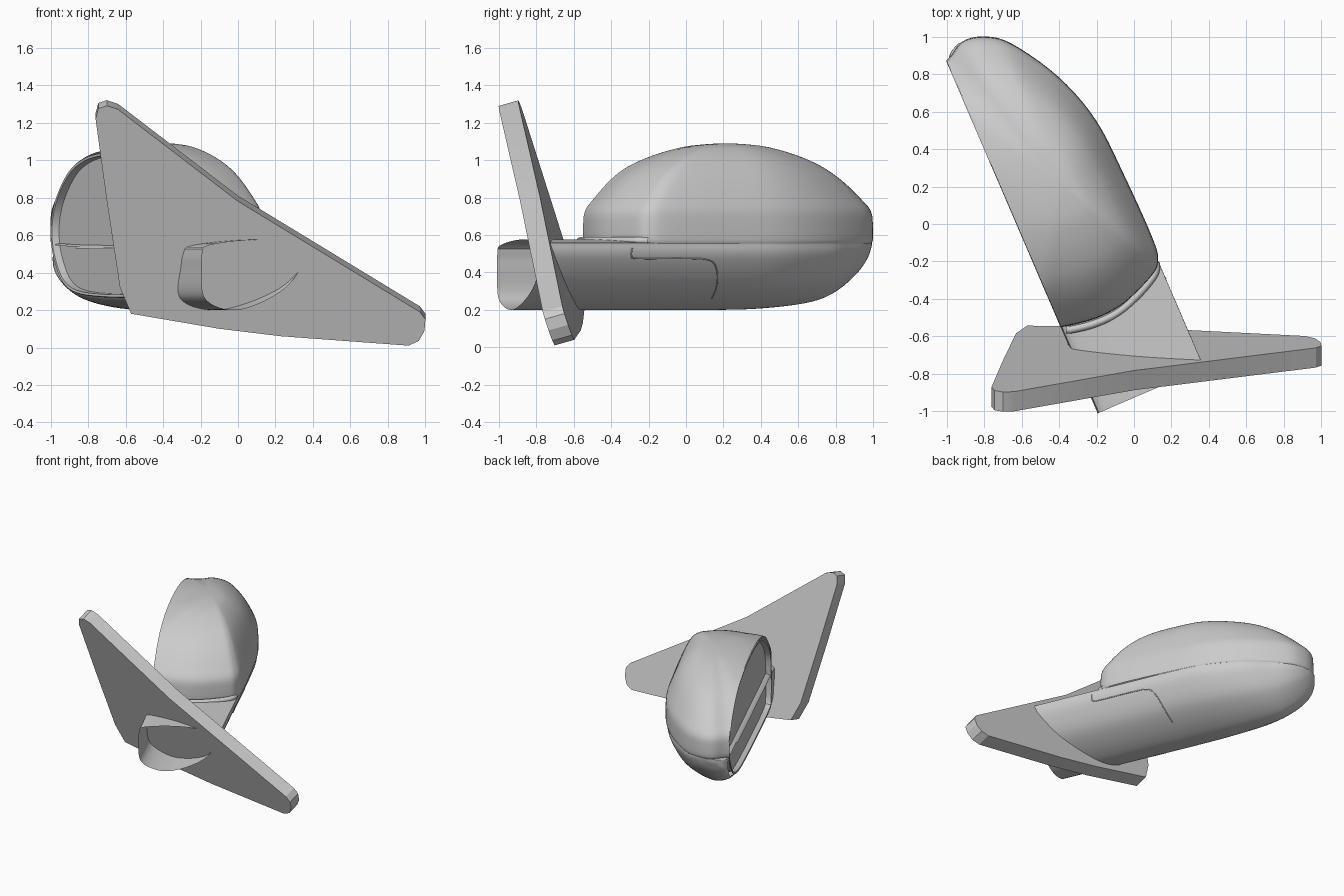
import bpy, bmesh, math
from mathutils import Vector

old = bpy.data.objects.get("Cube")
if old:
    bpy.data.objects.remove(old)

grey = bpy.data.materials.new("plain grey")
grey.use_nodes = True
COLOUR = (0.6, 0.6, 0.6, 1)
grey.diffuse_color = COLOUR
grey.node_tree.nodes["Principled BSDF"].inputs["Base Color"].default_value = COLOUR


def world(p):
    """Housing frame (along, depth, height) to world."""
    s, d, z = p
    return Vector((-0.39 - 0.395 * s + 0.919 * d, -0.55 + 0.919 * s + 0.395 * d, z))


def spline(pts, steps, closed=True):
    """Catmull-Rom curve through the points, of any dimension."""
    n, out = len(pts), []
    for i in range(n if closed else n - 1):
        get = (lambda k: pts[k % n]) if closed else (lambda k: pts[min(max(k, 0), n - 1)])
        quad = [get(i + k) for k in (-1, 0, 1, 2)]
        for j in range(steps):
            t = j / steps
            out.append(tuple(0.5 * (2 * b + (c - a) * t + (2 * a - 5 * b + 4 * c - e) * t * t
                                    + (3 * b - a - 3 * c + e) * t ** 3)
                             for a, b, c, e in zip(*quad)))
    if not closed:
        out.append(tuple(pts[-1]))
    return out


def loft(bm, rings, cap_end=False):
    loops = [[bm.verts.new(p) for p in ring] for ring in rings]
    for a, b in zip(loops, loops[1:]):
        for i in range(len(a)):
            j = (i + 1) % len(a)
            bm.faces.new((a[i], a[j], b[j], b[i]))
    if cap_end:
        bm.faces.new(loops[-1])


def finish(bm, name, frame=world, angle=35):
    for v in bm.verts:
        v.co = frame(v.co)
    bmesh.ops.recalc_face_normals(bm, faces=bm.faces)
    mesh = bpy.data.meshes.new(name)
    bm.to_mesh(mesh)
    bm.free()
    obj = bpy.data.objects.new(name, mesh)
    bpy.context.collection.objects.link(obj)
    mesh.materials.append(grey)
    bpy.ops.object.select_all(action="DESELECT")
    obj.select_set(True)
    bpy.context.view_layer.objects.active = obj
    bpy.ops.object.shade_smooth_by_angle(angle=math.radians(angle))
    return obj


def bead(name, pts, radius):
    curve = bpy.data.curves.new(name, "CURVE")
    curve.dimensions = "3D"
    curve.bevel_depth = radius
    curve.bevel_resolution = 2
    line = curve.splines.new("POLY")
    line.points.add(len(pts) - 1)
    for point, p in zip(line.points, pts):
        point.co = (*world(p), 1)
    curve.materials.append(grey)
    obj = bpy.data.objects.new(name, curve)
    bpy.context.collection.objects.link(obj)


# Upper shell: plan outline shrinking towards the crown, cut at the opening
plan = [(0, 0), (-0.03, 0.19), (-0.015, 0.36), (0.06, 0.55), (0.12, 0.615), (0.24, 0.636),
        (0.6, 0.63), (0.94, 0.607), (1.23, 0.515), (1.49, 0.357), (1.585, 0.235),
        (1.605, 0.115), (1.546, 0), (1.5, -0.2), (1.2, -0.42), (0.75, -0.5), (0.3, -0.42),
        (0.05, -0.2)]
outline = spline(plan, 5)
crown = spline([(0.555, 0.985), (0.575, 1), (0.65, 1), (0.73, 0.985), (0.8, 0.91), (0.87, 0.82),
                (0.93, 0.725), (0.98, 0.62), (1.03, 0.47), (1.07, 0.29), (1.085, 0.14),
                (1.09, 0.03)], 3, False)
bm = bmesh.new()
loft(bm, [[(0.7 + (s - 0.7) * g, 0.3 + (d - 0.3) * g, z) for s, d in outline]
          for z, g in crown], True)
bmesh.ops.bisect_plane(bm, geom=bm.verts[:] + bm.edges[:] + bm.faces[:],
                       plane_co=(0, 0, 0), plane_no=(0, -1, 0), clear_outer=True)
finish(bm, "upper_shell")

# Lower shell and hollow arm: one section lofted along the housing
section = spline([(0, 0.32), (0, 0.42), (0.002, 0.5), (0.04, 0.545), (0.3, 0.575), (0.58, 0.562),
                  (0.615, 0.545), (0.6, 0.47), (0.51, 0.34), (0.39, 0.26), (0.26, 0.21),
                  (0.17, 0.2), (0.08, 0.22), (0.02, 0.26)], 4)
stations = spline([(-0.5, 1, 1, 0), (0, 1, 1, 0), (0.3, 1, 1, 0), (0.65, 1, 1, 0),
                   (0.94, 0.97, 0.98, 0), (1.22, 0.83, 0.9, 0), (1.38, 0.68, 0.77, 0),
                   (1.5, 0.55, 0.55, 0), (1.57, 0.36, 0.32, 0.03),
                   (1.605, 0.12, 0.08, 0.09)], 4, False)


def skin(station, point):
    s, depth, drop, shift = station
    return s, shift + point[0] * depth, 0.56 - (0.56 - point[1]) * drop


bm = bmesh.new()
loft(bm, [[skin(st, p) for p in section] for st in stations], True)
wall = [f for f in bm.faces if all(v.co.y < 0.012 and v.co.x > -0.001 for v in f.verts)]
bmesh.ops.delete(bm, geom=wall, context="FACES")
finish(bm, "lower_shell_and_arm")

# Rim and recessed mirror glass
opening = spline([(0, 0.33), (0.08, 0.27), (0.5, 0.265), (0.9, 0.27), (1.2, 0.29), (1.37, 0.34),
                  (1.47, 0.43), (1.535, 0.55), (1.535, 0.68), (1.46, 0.81), (1.3, 0.94),
                  (1.1, 1.01), (0.86, 1.04), (0.58, 1.04), (0.33, 0.98), (0.16, 0.87),
                  (0.04, 0.74), (0, 0.58)], 4)


def inset(k, depth):
    return [(0.77 + (s - 0.77) * k, depth, 0.64 + (z - 0.64) * (2 * k - 1)) for s, z in opening]


bm = bmesh.new()
loft(bm, [inset(1, 0.004), inset(0.995, -0.002), inset(0.978, 0), inset(0.974, 0.04)])
finish(bm, "opening_rim")
bm = bmesh.new()
bm.faces.new([bm.verts.new(p) for p in inset(0.98, 0.04)])
finish(bm, "mirror_glass")

# Lip where the housing meets the arm, and the panel seam on the lower shell
lip = [p for p in outline if p[0] < 0.15 and p[1] > -0.001]
bead("joint_lip", [(0.7 + (s - 0.7) * 1.035, max(0.02, d * 0.97), 0.57) for s, d in lip], 0.02)
seam = [(0.02, 0.53), (0.02, 0.49), (0.06, 0.475), (0.35, 0.475), (0.48, 0.465), (0.53, 0.42),
        (0.56, 0.34), (0.58, 0.26)]
lower_side = section[24:41]


def on_side(s, z):
    a, b = next((a, b) for a, b in zip(lower_side, lower_side[1:]) if b[1] <= z <= a[1])
    return s, a[0] + (b[0] - a[0]) * (a[1] - z) / max(a[1] - b[1], 1e-6), z


bead("panel_seam", [on_side(s, z) for s, z in spline(seam, 4, False)], 0.004)

# Leaning triangular mounting plate
corners = [(-0.76, 1.22), (-0.745, 1.275), (-0.70, 1.29), (-0.64, 1.27), (0, 0.78), (0.97, 0.19),
           (1, 0.15), (0.995, 0.09), (0.965, 0.035), (0.91, 0.01), (0.23, 0.06), (-0.1, 0.1),
           (-0.57, 0.18), (-0.63, 0.32), (-0.7, 0.78)]
bm = bmesh.new()
front = [(x, -0.631 - 0.075 * x - 0.328 * z, z) for x, z in corners]
back = [(x, y + 0.105, z + 0.03) for x, y, z in front]
loft(bm, [front, back], True)
bm.faces.new([v for v in bm.verts][:len(front)])
finish(bm, "mounting_plate", Vector, 20)
